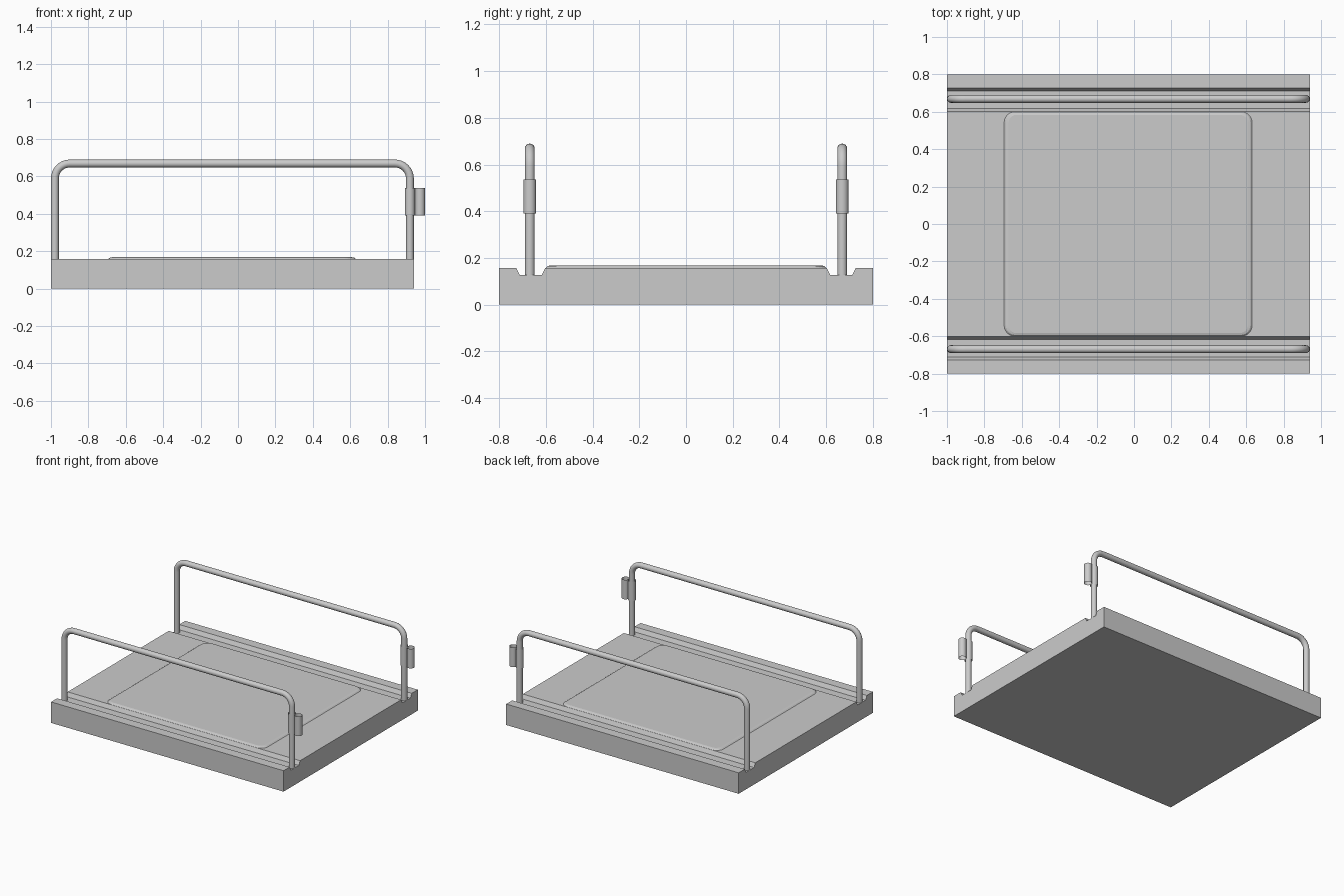
import bpy, bmesh
from math import sin, cos, pi

if "Cube" in bpy.data.objects:
    bpy.data.objects.remove(bpy.data.objects["Cube"])

X0, X1, YR = -1.0, 0.94, 0.669
FLOOR, TOP, R = 0.128, 0.158, 0.021


def make_object(name, bm, smooth=False):
    bmesh.ops.recalc_face_normals(bm, faces=bm.faces)
    me = bpy.data.meshes.new(name)
    bm.to_mesh(me)
    bm.free()
    ob = bpy.data.objects.new(name, me)
    bpy.context.collection.objects.link(ob)
    if smooth:
        for p in me.polygons:
            p.use_smooth = True
    return ob


def bridge(bm, a, b):
    n = len(a)
    for i in range(n):
        bm.faces.new((a[i], a[(i + 1) % n], b[(i + 1) % n], b[i]))


# Base slab: grooved profile extruded along x
half = [(0.602, TOP), (0.617, FLOOR), (0.712, FLOOR), (0.728, TOP), (0.8, TOP), (0.8, 0)]
profile = half + [(-y, z) for y, z in reversed(half)]
bm = bmesh.new()
ends = [[bm.verts.new((x, y, z)) for y, z in profile] for x in (X0, X1)]
bridge(bm, *ends)
for e in ends:
    bm.faces.new(e)
make_object("base_slab", bm)


# Raised pad: rounded rectangle with sloped edge
def rounded_ring(bm, x0, x1, y, r, z, n=6):
    verts = []
    corners = ((x1 - r, y - r), (x0 + r, y - r), (x0 + r, r - y), (x1 - r, r - y))
    for k, (cx, cy) in enumerate(corners):
        for i in range(n + 1):
            a = pi / 2 * (k + i / n)
            verts.append(bm.verts.new((cx + r * cos(a), cy + r * sin(a), z)))
    return verts


bm = bmesh.new()
rings = [rounded_ring(bm, *p) for p in ((-0.697, 0.634, 0.602, 0.06, TOP - 0.002),
                                        (-0.685, 0.622, 0.593, 0.05, 0.165),
                                        (-0.67, 0.607, 0.583, 0.04, 0.168))]
bridge(bm, rings[0], rings[1])
bridge(bm, rings[1], rings[2])
bm.faces.new(rings[2])
make_object("raised_pad", bm)


# Bent tube rail
def rail(name, y):
    xl, xr, zt, b = X0 + R, X1 - R, 0.69 - R, 0.08
    pts = [(xl, FLOOR - 0.003)]
    for cx, start in ((xl + b, pi), (xr - b, pi / 2)):
        pts += [(cx + b * cos(start - pi / 2 * i / 8),
                 zt - b + b * sin(start - pi / 2 * i / 8)) for i in range(9)]
    pts.append((xr, FLOOR - 0.003))
    cu = bpy.data.curves.new(name, 'CURVE')
    cu.dimensions = '3D'
    cu.bevel_depth = R
    cu.bevel_resolution = 6
    cu.use_fill_caps = True
    sp = cu.splines.new('POLY')
    sp.points.add(len(pts) - 1)
    for p, (x, z) in zip(sp.points, pts):
        p.co = (x, y, z, 1)
    sp.use_smooth = True
    ob = bpy.data.objects.new(name, cu)
    bpy.context.collection.objects.link(ob)


# Open thin sleeve
def sleeve(name, x, y, r, z0=0.39, z1=0.537, n=32):
    bm = bmesh.new()
    a, b = [[bm.verts.new((x + r * cos(2 * pi * i / n), y + r * sin(2 * pi * i / n), z))
             for i in range(n)] for z in (z0, z1)]
    bridge(bm, a, b)
    make_object(name, bm, True)


for side, y in (("front", -YR), ("back", YR)):
    rail(side + "_rail", y)
    sleeve(side + "_post_sleeve", X1 - R, y, 0.027)
    sleeve(side + "_holder_tube", 0.973, y, 0.027)
